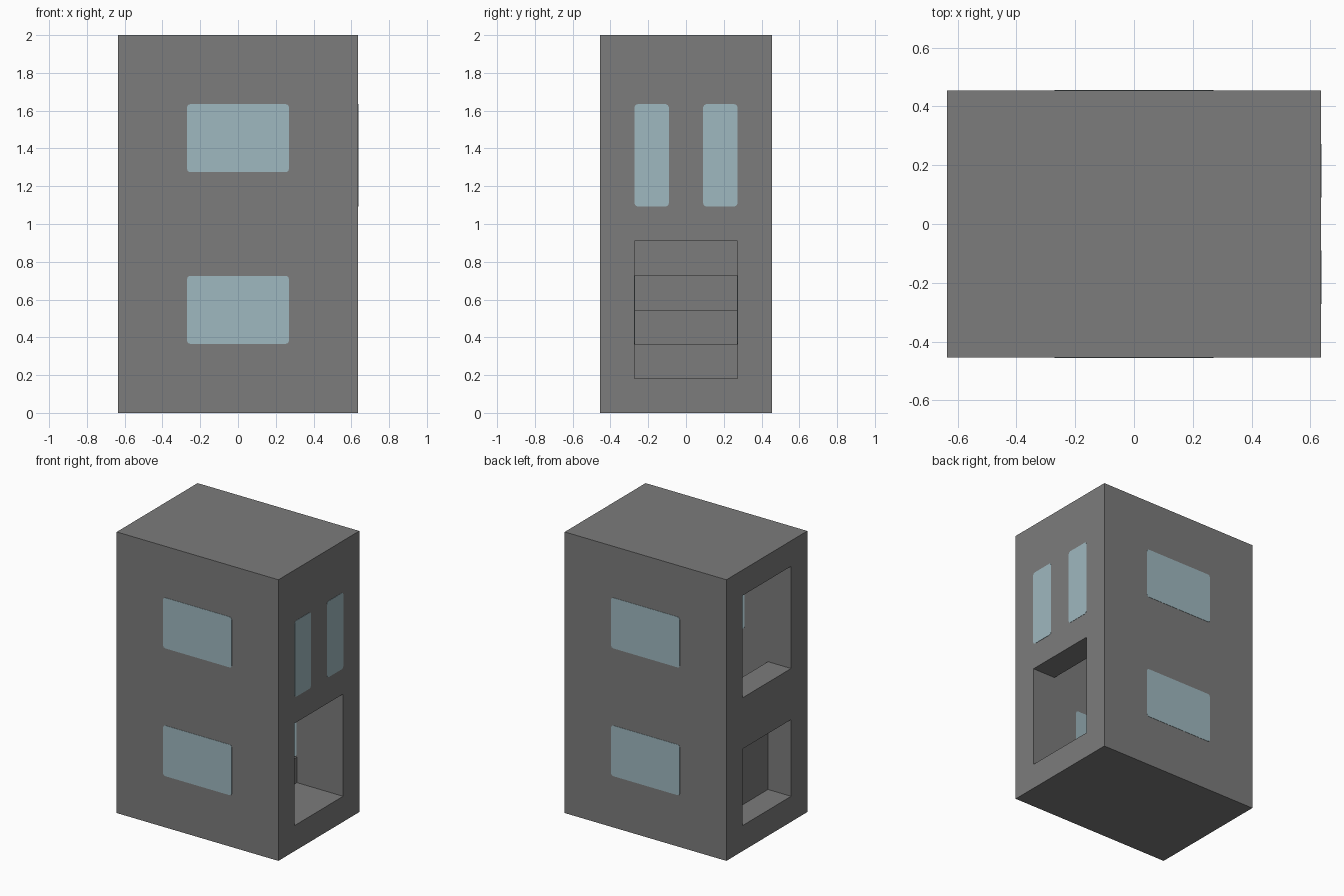
import bpy
import bmesh
from mathutils import Matrix, Vector

cube = bpy.data.objects.get("Cube")
if cube:
    bpy.data.objects.remove(cube, do_unlink=True)

U = 2 / 11                  # building module: wall thickness and step size
HX, HY, TOP = 3.5, 2.5, 11  # outer half width, half depth and height in modules


def material(name, rgb):
    mat = bpy.data.materials.new(name)
    mat.use_nodes = True
    colour = (*rgb, 1)
    mat.diffuse_color = colour
    mat.node_tree.nodes["Principled BSDF"].inputs["Base Color"].default_value = colour
    return mat


stone = material("grey stone", (0.2, 0.2, 0.2))
glass = material("pale blue glass", (0.345, 0.48, 0.525))


def prism(name, outline, extrude, mat):
    """Extrude a flat outline of 3D points along a vector."""
    bm = bmesh.new()
    face = bm.faces.new([bm.verts.new(p) for p in outline])
    result = bmesh.ops.extrude_face_region(bm, geom=[face])
    moved = [v for v in result["geom"] if isinstance(v, bmesh.types.BMVert)]
    bmesh.ops.translate(bm, verts=moved, vec=extrude)
    bmesh.ops.recalc_face_normals(bm, faces=bm.faces)
    mesh = bpy.data.meshes.new(name)
    bm.to_mesh(mesh)
    bm.free()
    mesh.materials.append(mat)
    obj = bpy.data.objects.new(name, mesh)
    bpy.context.collection.objects.link(obj)
    return obj


def side_prism(name, profile, half_depth):
    """Extrude an x-z profile, given in modules, across the depth."""
    points = [Vector((x, -half_depth, z)) * U for x, z in profile]
    return prism(name, points, Vector((0, 2 * half_depth * U, 0)), stone)


# Solid block of the tower
tower = side_prism("tower_walls", [(-HX, 0), (HX, 0), (HX, TOP), (-HX, TOP)], HY)

# Hollow: right doorway, rising stairs, upper left doorway and tall room
OUT = HX + 1
profile = [(OUT, 1)]
for step in range(4):
    x = 1.5 - step
    profile += [(x, 1 + step), (x, 2 + step)]
profile += [(-2.5, 5), (-2.5, 6), (-OUT, 6), (-OUT, 10), (2.5, 10), (2.5, 5), (OUT, 5)]
hollow = side_prism("hollow_cutter", profile, 1.5)

# Shallow niche behind the stairs
niche = side_prism("niche_cutter", [(-OUT, 1), (-2.5, 1), (-2.5, 4), (-OUT, 4)], 1.5)

for cutter in (hollow, niche):
    cutter.hide_render = True
    mod = tower.modifiers.new(cutter.name, "BOOLEAN")
    mod.operation = "DIFFERENCE"
    mod.solver = "EXACT"
    mod.object = cutter
    bpy.context.view_layer.objects.active = tower
    bpy.ops.object.modifier_apply(modifier=mod.name)
    bpy.data.objects.remove(cutter, do_unlink=True)

THICK = 0.004


def pane(name, centre, width, height, angle):
    """Thin glass plate with clipped corners, turned about z to lie on a wall."""
    w, h, c = width / 2, height / 2, 0.016
    quarter = [(w, h - c), (w - c * 0.3, h - c * 0.3), (w - c, h)]
    outline = []
    for sx, sz in ((1, 1), (-1, 1), (-1, -1), (1, -1)):
        corner = [(sx * x, sz * z) for x, z in quarter]
        outline += corner if sx * sz > 0 else corner[::-1]
    turn = Matrix.Rotation(angle, 3, "Z")
    points = [turn @ Vector((x, -THICK / 2, z)) + Vector(centre) for x, z in outline]
    return prism(name, points, turn @ Vector((0, THICK, 0)), glass)


# Wide windows on front and back, outside and inside
for side, sign in (("front", -1), ("back", 1)):
    for level, z in (("lower", 3), ("upper", 8)):
        for face, y in (("outer", HY), ("inner", 1.5)):
            pane(f"{side}_{level}_{face}_window", (0, sign * y * U, z * U),
                 2.97 * U, 1.98 * U, 0)

# Pair of tall windows over the right doorway, outside and inside
QUARTER_TURN = 1.570796
for side, sign in (("front", -1), ("back", 1)):
    for face, x in (("outer", HX), ("inner", 2.5)):
        pane(f"tall_{side}_{face}_window", (x * U, sign * U, 7.5 * U),
             U, 2.98 * U, QUARTER_TURN)
